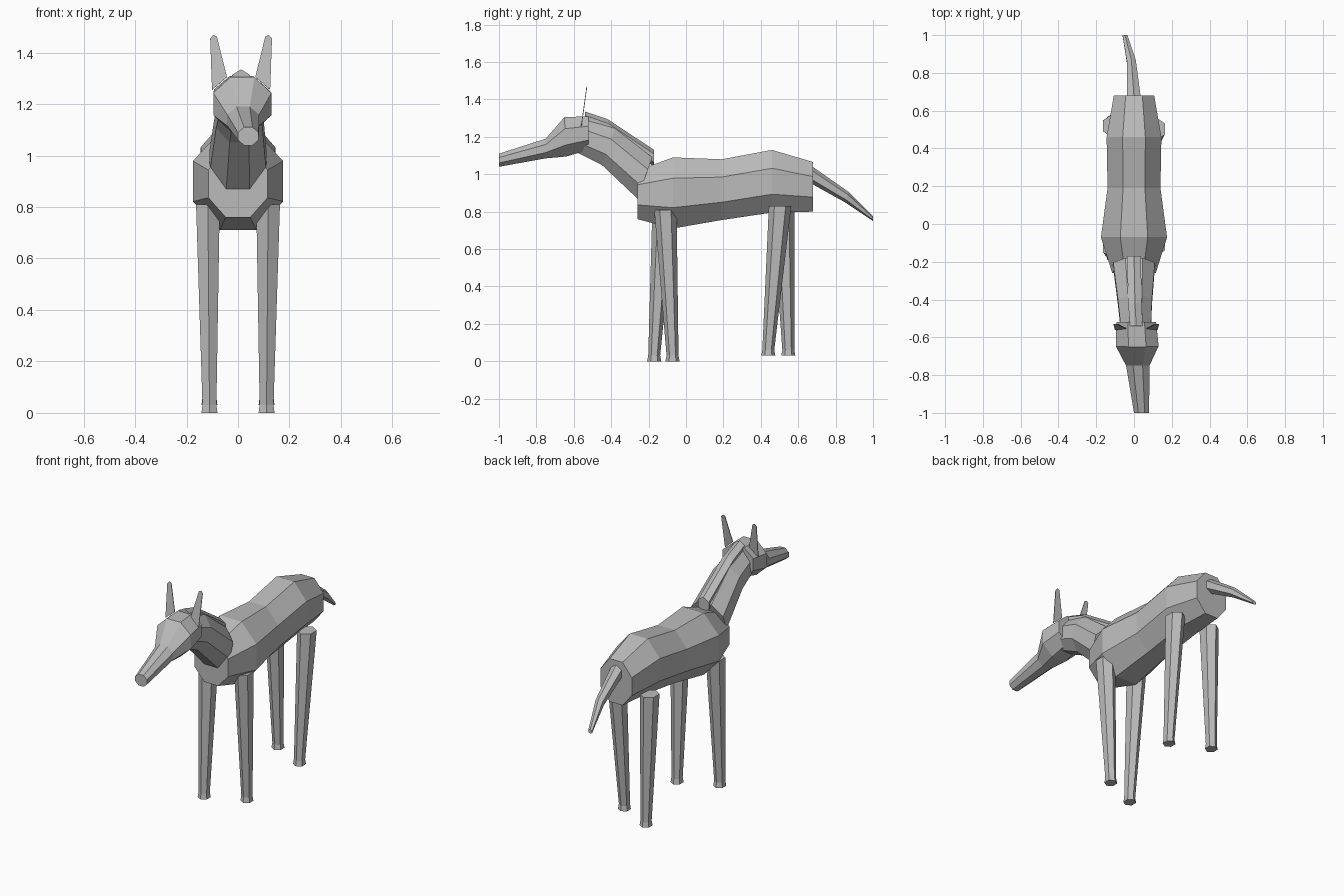
import bpy
import bmesh
from math import cos, sin, pi
from mathutils import Vector

cube = bpy.data.objects.get("Cube")
if cube:
    bpy.data.objects.remove(cube)

grey = bpy.data.materials.new("plain_grey")
grey.use_nodes = True
tone = (0.5, 0.5, 0.5, 1)
grey.diffuse_color = tone
grey.node_tree.nodes["Principled BSDF"].inputs["Base Color"].default_value = tone


def finish(name, bm):
    bmesh.ops.recalc_face_normals(bm, faces=bm.faces)
    mesh = bpy.data.meshes.new(name)
    bm.to_mesh(mesh)
    bm.free()
    mesh.materials.append(grey)
    obj = bpy.data.objects.new(name, mesh)
    bpy.context.collection.objects.link(obj)
    return obj


def loft(name, sides, sections):
    """Skin rings; each section is x centre, half width, (y, z) of one end, (y, z) of the other."""
    start = pi / sides
    angles = [start + 2 * pi * i / sides for i in range(sides)]
    wide = max(cos(a) for a in angles)
    tall = max(sin(a) for a in angles)
    bm = bmesh.new()
    rings = []
    for x, half, a, b in sections:
        a, b = Vector((x, *a)), Vector((x, *b))
        mid, up = (a + b) / 2, (a - b) / 2
        rings.append([bm.verts.new(mid + up * (sin(t) / tall) + Vector((half * cos(t) / wide, 0, 0)))
                      for t in angles])
    for low, high in zip(rings, rings[1:]):
        for i in range(sides):
            j = (i + 1) % sides
            bm.faces.new((low[i], low[j], high[j], high[i]))
    bm.faces.new(rings[0])
    bm.faces.new(rings[-1])
    return finish(name, bm)


# Barrel-shaped torso
loft("body", 8, [
    (0, 0.115, (-0.26, 1.02), (-0.26, 0.76)),
    (0, 0.175, (-0.07, 1.09), (-0.07, 0.71)),
    (0, 0.14, (0.19, 1.08), (0.19, 0.755)),
    (0, 0.145, (0.46, 1.13), (0.46, 0.795)),
    (0, 0.107, (0.68, 1.065), (0.68, 0.80)),
])

# Neck rising into the head
loft("neck", 8, [
    (0, 0.11, (-0.18, 1.09), (-0.26, 0.87)),
    (0.005, 0.09, (-0.38, 1.245), (-0.45, 1.05)),
    (0.01, 0.08, (-0.53, 1.29), (-0.58, 1.115)),
])

# Ridge of hair along the neck
loft("mane", 6, [
    (0, 0.036, (-0.17, 1.13), (-0.17, 1.04)),
    (0.005, 0.036, (-0.42, 1.295), (-0.40, 1.20)),
    (0.012, 0.034, (-0.54, 1.335), (-0.54, 1.25)),
])

# Head and long muzzle
loft("head", 8, [
    (0.012, 0.105, (-0.52, 1.31), (-0.52, 1.13)),
    (0.017, 0.113, (-0.65, 1.305), (-0.64, 1.095)),
    (0.02, 0.062, (-0.75, 1.19), (-0.75, 1.085)),
    (0.04, 0.04, (-1.0, 1.11), (-1.0, 1.04)),
])

# Thin upright ears
for side, name in ((-1, "right_ear"), (1, "left_ear")):
    bm = bmesh.new()
    outline = [(0.113, 1.255), (0.12, 1.455), (0.108, 1.468), (0.094, 1.462), (0.055, 1.305)]
    corners = [bm.verts.new((0.012 + side * x, -0.56 + (z - 1.255) * 0.14, z)) for x, z in outline]
    bm.faces.new(corners)
    ear = finish(name, bm)
    plate = ear.modifiers.new("thickness", 'SOLIDIFY')
    plate.thickness = 0.004
    plate.offset = 0

# Tapered legs with slightly flared hooves
legs = [
    ("front_left_leg", 1, -0.11, 0.81, -0.072, 0.0),
    ("front_right_leg", -1, -0.12, 0.81, -0.17, 0.0),
    ("back_left_leg", 1, 0.503, 0.83, 0.44, 0.03),
    ("back_right_leg", -1, 0.52, 0.83, 0.547, 0.03),
]
for name, side, top_y, top_z, foot_y, foot_z in legs:
    levels = [(0.117, 0.046, top_y, 0.06, top_z),
              (0.111, 0.027, foot_y, 0.032, foot_z + 0.03),
              (0.111, 0.031, foot_y, 0.038, foot_z)]
    loft(name, 6, [(side * x, half, (y + r, z), (y - r, z)) for x, half, y, r, z in levels])

# Drooping tail
loft("tail", 6, [
    (0, 0.036, (0.67, 1.045), (0.67, 0.95)),
    (-0.014, 0.024, (0.87, 0.905), (0.85, 0.85)),
    (-0.048, 0.013, (1.0, 0.775), (1.0, 0.75)),
])
